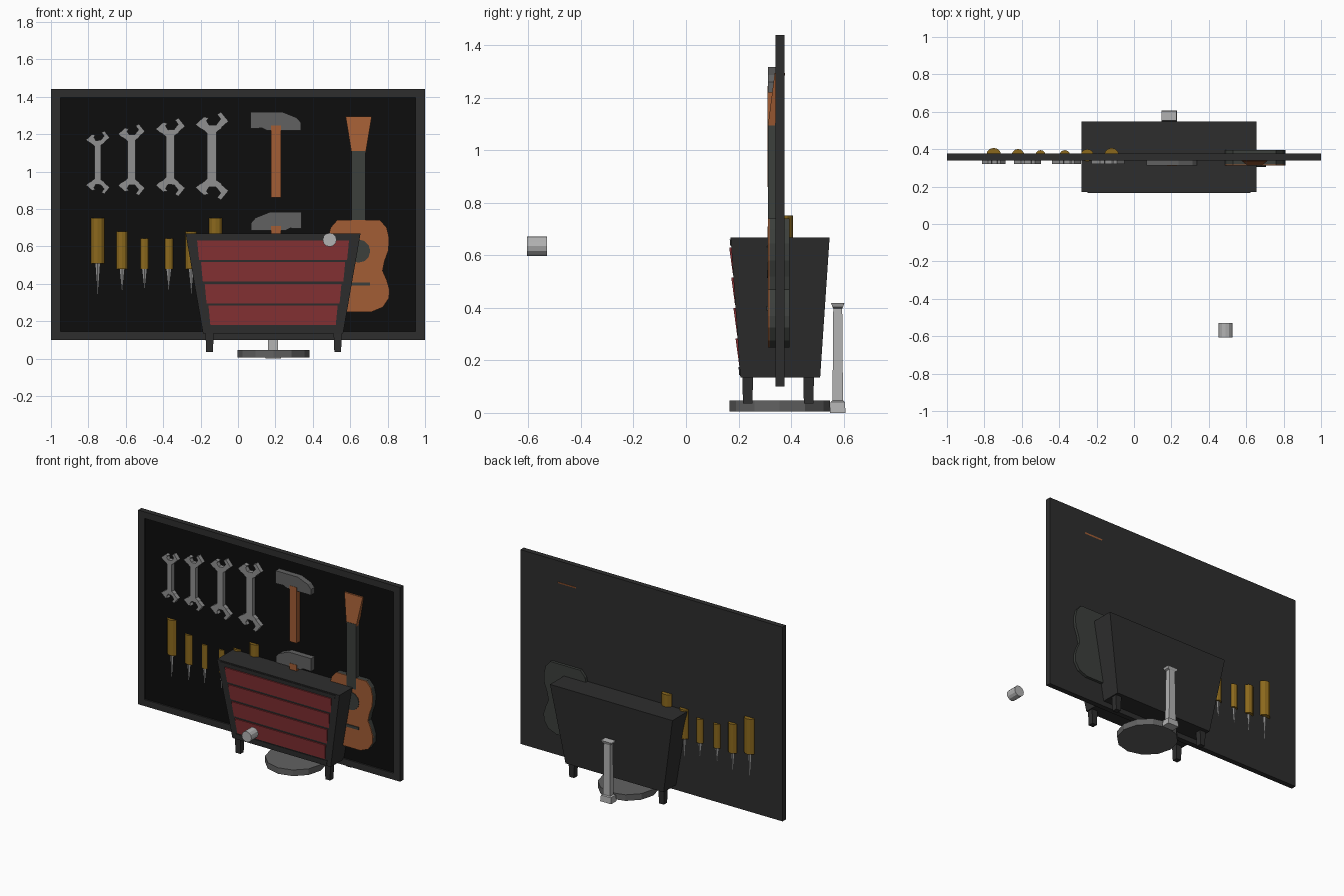
import bpy, bmesh, math
from mathutils import Vector, Matrix

if "Cube" in bpy.data.objects:
    bpy.data.objects.remove(bpy.data.objects["Cube"])

mats = {}
def mat(name, rgb):
    m = bpy.data.materials.new(name)
    m.diffuse_color = (*rgb, 1)
    m.use_nodes = True
    m.node_tree.nodes["Principled BSDF"].inputs["Base Color"].default_value = m.diffuse_color
    mats[name] = m
mat("dark", (.027, .027, .027))
mat("black", (.004, .004, .004))
mat("red", (.26, .033, .037))
mat("wood", (.36, .11, .035))
mat("amber", (.26, .14, .012))
mat("steel", (.28, .28, .28))
mat("iron", (.12, .12, .12))
mat("pale", (.45, .45, .45))
mat("neck", (.045, .05, .045))

def finish(name, bm, col):
    bmesh.ops.recalc_face_normals(bm, faces=bm.faces)
    me = bpy.data.meshes.new(name)
    bm.to_mesh(me)
    bm.free()
    me.materials.append(mats[col])
    ob = bpy.data.objects.new(name, me)
    bpy.context.collection.objects.link(ob)
    return ob

def prism(name, pts, y0, y1, col):
    """Front-view outline (x, z) extruded along y."""
    bm = bmesh.new()
    f = bm.faces.new([bm.verts.new((x, y0, z)) for x, z in pts])
    new = bmesh.ops.extrude_face_region(bm, geom=[f])["geom"]
    bmesh.ops.translate(bm, vec=(0, y1 - y0, 0),
                        verts=[v for v in new if isinstance(v, bmesh.types.BMVert)])
    return finish(name, bm, col)

def rect(x0, x1, z0, z1):
    return [(x0, z0), (x1, z0), (x1, z1), (x0, z1)]

def loft(name, rings, col):
    """Stack of rectangles (x0, x1, y0, y1, z), bottom to top."""
    bm = bmesh.new()
    prev = None
    for i, (x0, x1, y0, y1, z) in enumerate(rings):
        ring = [bm.verts.new(p) for p in ((x0, y0, z), (x1, y0, z), (x1, y1, z), (x0, y1, z))]
        if prev:
            for k in range(4):
                bm.faces.new((prev[k], prev[(k+1) % 4], ring[(k+1) % 4], ring[k]))
        if i in (0, len(rings) - 1):
            bm.faces.new(ring)
        prev = ring
    return finish(name, bm, col)

def cyl(name, c, r, h, col, n=12, axis='Z', r2=None):
    bm = bmesh.new()
    rot = Matrix.Rotation(math.pi/2, 4, 'X') if axis == 'Y' else Matrix()
    bmesh.ops.create_cone(bm, cap_ends=True, segments=n, radius1=r,
                          radius2=r if r2 is None else r2, depth=h,
                          matrix=Matrix.Translation(c) @ rot)
    return finish(name, bm, col)

# Tool board with mitred frame
prism("board_panel", rect(-.95, .95, .145, 1.395), .350, .374, "black")
prism("board_back", rect(-1, 1, .10, 1.44), .365, .376, "dark")
outer, inner = rect(-1, 1, .10, 1.44), rect(-.95, .95, .145, 1.395)
for i in range(4):
    j = (i + 1) % 4
    prism("board_frame", [outer[i], outer[j], inner[j], inner[i]], .340, .365, "dark")

# Wrenches: one half outline, mirrored top to bottom
half = [(.11, .55), (.21, .62), (.23, .66), (.38, .79), (.21, 1), (.12, .95), (.20, .84),
        (.10, .71), (-.06, .70), (-.12, .80), (-.07, .87), (-.18, .89), (-.37, .72),
        (-.28, .64), (-.20, .60), (-.11, .52)]
for cx, z0, z1 in ((-.75, .88, 1.217), (-.57, .872, 1.254), (-.362, .868, 1.286), (-.14, .848, 1.318)):
    s, cz = (z1 - z0) / 2, (z0 + z1) / 2
    pts = half + [(x, -z) for x, z in reversed(half)]
    prism("wrench", [(cx + x*s, cz + z*s) for x, z in pts], .322, .352, "steel")

# Hammers, the lower one flipped
head = [(-.136, .01), (-.136, .098), (.035, .098), (.11, .068), (.134, .04), (.134, 0),
        (-.05, 0), (-.075, .012)]
for z, flip in ((1.22, 1), (.685, -1)):
    prism("hammer_head", [(.204 + flip*x, z + h) for x, h in head], .312, .352, "iron")
    prism("hammer_handle", rect(.176, .23, z - .36, z + .025), .310, .352, "wood")

# Screwdrivers
for cx, r, z0, z1, tip in ((-.75, .04, .508, .752, .31), (-.62, .034, .478, .68, .33),
                           (-.50, .028, .478, .643, .345), (-.37, .028, .478, .643, .345),
                           (-.25, .034, .478, .68, .32), (-.12, .04, .508, .752, .31)):
    cyl("screwdriver_handle", (cx, .367, (z0+z1)/2), r, z1 - z0, "amber", 12)
    cyl("screwdriver_shaft", (cx, .363, (z0+tip)/2), .012, z0 - tip, "steel", 8, r2=.018)

# Guitar: mirrored body outline, dark sides with wooden face
gx = .645
side = [(.07, .25), (.13, .275), (.163, .325), (.165, .37), (.15, .42), (.128, .47),
        (.138, .52), (.16, .58), (.163, .645), (.15, .70), (.115, .74)]
body = [(gx + x, z) for x, z in side] + [(gx - x, z) for x, z in reversed(side)]
prism("guitar_body", body, .318, .395, "neck")
prism("guitar_face", body, .312, .318, "wood")
prism("guitar_neck", rect(gx - .037, gx + .037, .66, 1.11), .312, .350, "neck")
cyl("guitar_sound_hole", (gx, .311, .575), .062, .006, "neck", 12, 'Y')
prism("guitar_bridge", rect(gx - .06, gx + .06, .39, .408), .306, .313, "neck")
loft("guitar_headstock", [(gx - .037, gx + .037, .312, .338, 1.095),
                          (gx - .07, gx + .07, .338, .378, 1.295)], "wood")

# Flared cabinet with recess rim and red slats
T = (-.28, .655, .17, .547, .668)
B = (-.187, .562, .207, .511, .135)
loft("cabinet", [B, T], "dark")
def at(z):
    t = (z - .135) / .533
    return [B[k] + (T[k] - B[k]) * t for k in range(4)]
for i in range(4):
    z0 = .18 + i * .1155
    z1 = z0 + .104
    a, b = at(z0), at(z1)
    loft("red_slat", [(a[0] + .047, a[1] - .047, a[2] - .001, a[2] + .02, z0),
                      (b[0] + .055, b[1] - .055, b[2] - .008, b[2] + .02, z1)], "red")
for z0, z1 in ((.145, .175), (.638, .66)):
    a, b = at(z0), at(z1)
    loft("cabinet_rail", [(a[0] + .03, a[1] - .03, a[2] - .004, a[2] + .01, z0),
                          (b[0] + .03, b[1] - .03, b[2] - .004, b[2] + .01, z1)], "dark")
for x in (-.152, .533):
    for y in (.235, .467):
        loft("cabinet_leg", [(x - .018, x + .018, y - .018, y + .018, .035),
                             (x - .023, x + .023, y - .021, y + .021, .16)], "dark")

# Round base disc
cyl("base_disc", (.19, .357, .026), .192, .042, "iron", 12)

# Rear column with flared foot and cap
cx, cy = .188, .578
def sq(hx, hy, z):
    return (cx - hx, cx + hx, cy - hy, cy + hy, z)
loft("column", [sq(.042, .03, 0), sq(.038, .027, .042), sq(.027, .02, .047), sq(.023, .017, .398),
                sq(.034, .02, .403), sq(.04, .025, .418)], "pale")

# Floating knob in front
cyl("knob", (.49, -.568, .635), .037, .077, "pale", 12, 'Y')
